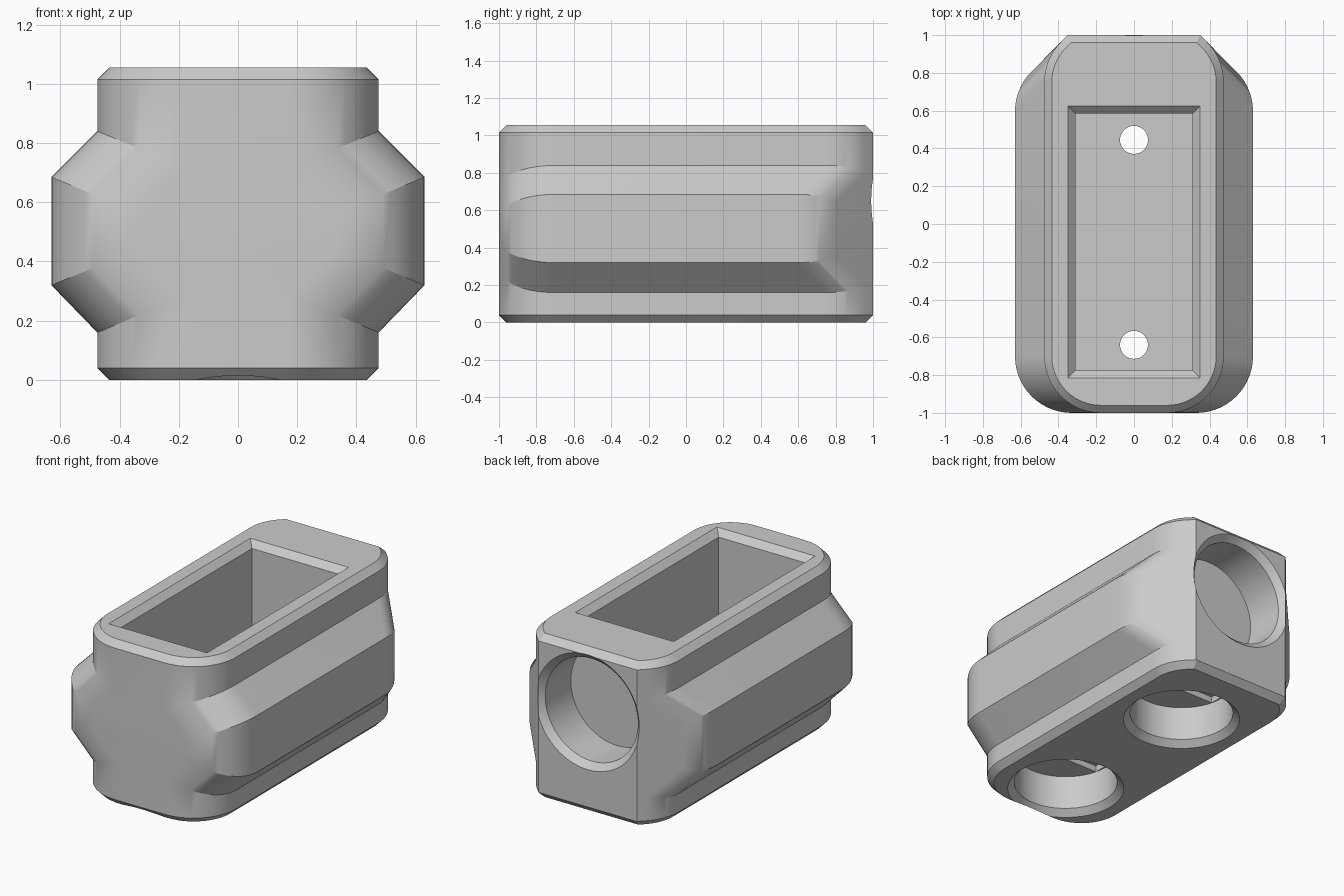
import bpy, bmesh
from math import sin, cos, tan, pi, radians
from mathutils import Matrix

cube = bpy.data.objects.get("Cube")
if cube:
    bpy.data.objects.remove(cube)

grey = bpy.data.materials.new("plain_grey")
grey.use_nodes = True
grey.diffuse_color = (0.6, 0.6, 0.6, 1)
grey.node_tree.nodes["Principled BSDF"].inputs["Base Color"].default_value = (0.6, 0.6, 0.6, 1)

MITER = tan(radians(22.5))
RADIUS, CHAMFER, MID_Z = 0.3, 0.04, 0.5
STEPS = 14


def loft(name, loops, matrix=None):
    """Closed solid through a stack of equal-length point loops."""
    bm = bmesh.new()
    rings = [[bm.verts.new(p) for p in loop] for loop in loops]
    for a, b in zip(rings, rings[1:]):
        for i in range(len(a)):
            j = (i + 1) % len(a)
            bm.faces.new((a[i], a[j], b[j], b[i]))
    bm.faces.new(rings[0][::-1])
    bm.faces.new(rings[-1])
    if matrix:
        bm.transform(matrix)
    bmesh.ops.recalc_face_normals(bm, faces=bm.faces)
    mesh = bpy.data.meshes.new(name)
    bm.to_mesh(mesh)
    bm.free()
    mesh.materials.append(grey)
    obj = bpy.data.objects.new(name, mesh)
    bpy.context.collection.objects.link(obj)
    return obj


def section(z, width, inset=0, pull=0):
    """Outline with rounded front corners and softened 45 degree back corners.
    pull moves rounded points towards mid height, as a mitred fillet does."""
    w, r, end = width - inset, RADIUS - inset, 1 - inset
    diagonal = 1.35 - inset * 2 ** 0.5
    start = diagonal - w - MITER * r
    half = []
    for i in range(STEPS + 1):
        a = pi / 2 * (1 - i / STEPS)
        half.append((w - r + r * cos(a), -end + r - r * sin(a)))
    for i in range(STEPS + 1):
        a = pi / 4 * i / STEPS
        half.append((w - r + r * cos(a), start + r * sin(a)))
    side = [(x, y, z + pull * MITER * (w - x)) for x, y in half]
    side.append((diagonal - end, end, side[-1][2]))
    return side + [(-x, y, h) for x, y, h in reversed(side)]


def circle(r, z, n=64):
    return [(r * cos(2 * pi * i / n), r * sin(2 * pi * i / n), z) for i in range(n)]


def rect(x, y, z):
    return [(-x, -y, z), (x, -y, z), (x, y, z), (-x, y, z)]


def bore(name, r, depth, matrix):
    """Round pocket with a 45 degree mouth, opening at local z = 0."""
    return loft(name, [circle(r + 2 * CHAMFER, -CHAMFER), circle(r, CHAMFER),
                       circle(r, depth)], matrix)


# Body: narrow block with a bulging band along each side
NARROW, WIDE, TOP = 0.475, 0.63, 1.055
housing = loft("housing", [
    section(0, NARROW, CHAMFER),
    section(CHAMFER, NARROW),
    section(0.16, NARROW, pull=1),
    section(0.32, WIDE, pull=1),
    section(0.685, WIDE, pull=-1),
    section(0.84, NARROW, pull=-1),
    section(TOP - CHAMFER, NARROW),
    section(TOP, NARROW, CHAMFER),
])

# Rectangular pocket with a chamfered mouth
cutters = [loft("pocket_cutter", [
    rect(0.31, 0.68, 0.35),
    rect(0.31, 0.68, TOP - CHAMFER),
    rect(0.39, 0.76, TOP + CHAMFER),
], Matrix.Translation((0, -0.095, 0)))]

# Round socket in the back
cutters.append(bore("back_socket_cutter", 0.33, 0.3,
                    Matrix.Translation((0, 1, 0.65)) @ Matrix.Rotation(pi / 2, 4, "X")))

# Two sockets underneath, each with a stepped ceiling and a screw hole
for y in (0.445, -0.64):
    place = Matrix.Translation((0, y, 0))
    cutters.append(bore("base_socket_cutter", 0.31, 0.26, place))
    cutters.append(loft("slot_cutter", [rect(0.3, 0.075, 0.2), rect(0.3, 0.075, 0.3)], place))
    cutters.append(loft("square_cutter", [rect(0.075, 0.075, 0.2), rect(0.075, 0.075, 0.33)], place))
    cutters.append(loft("hole_cutter", [circle(0.074, 0.2, 32), circle(0.074, 0.45, 32)], place))

bpy.ops.object.select_all(action="DESELECT")
bpy.context.view_layer.objects.active = housing
housing.select_set(True)
for cutter in cutters:
    cutter.hide_render = True
    mod = housing.modifiers.new("cut", "BOOLEAN")
    mod.operation = "DIFFERENCE"
    mod.solver = "EXACT"
    mod.object = cutter
    bpy.ops.object.modifier_apply(modifier=mod.name)
    bpy.data.objects.remove(cutter)

bpy.ops.object.shade_smooth_by_angle(angle=radians(25))
